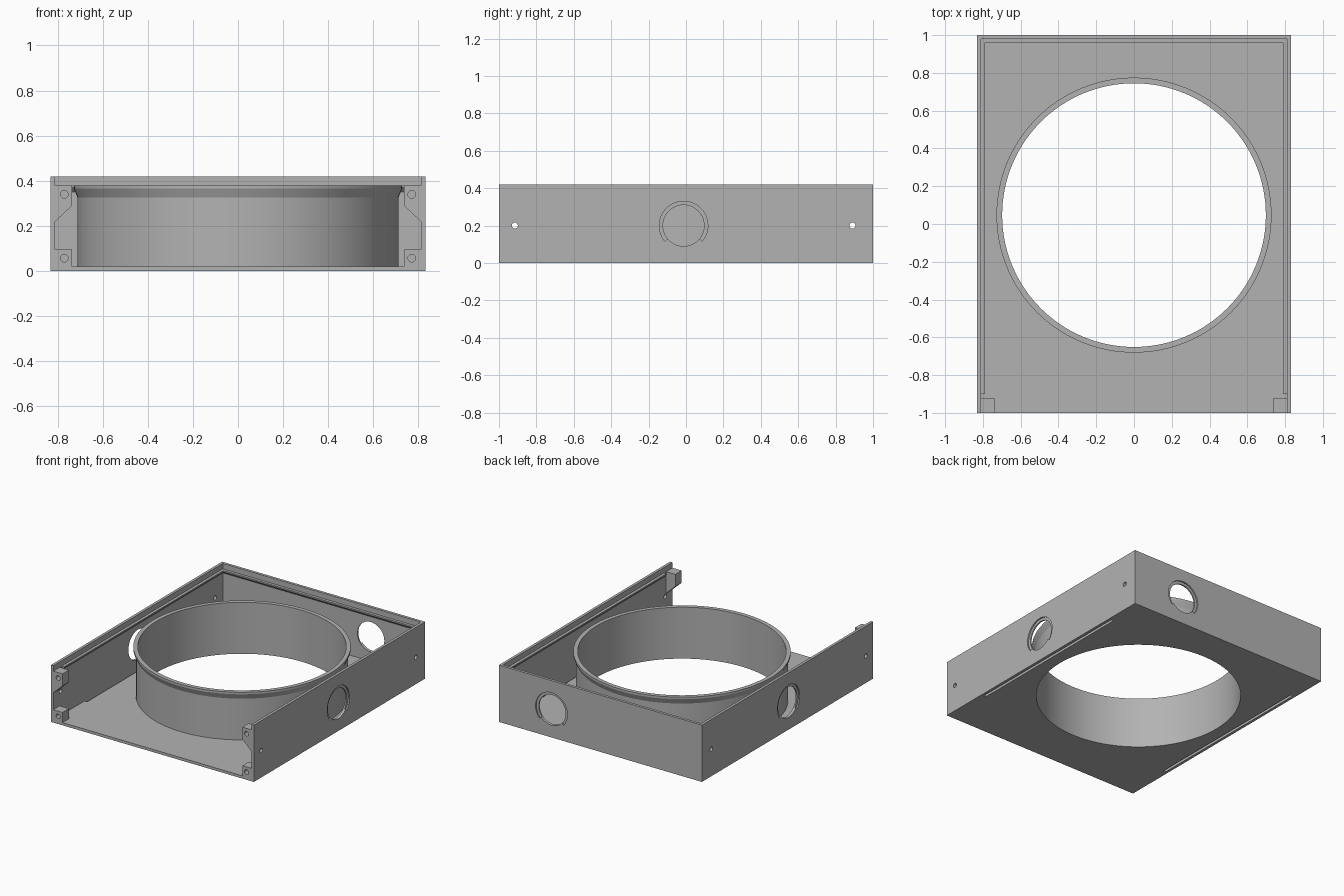
import bpy, bmesh
from math import cos, sin, pi, radians

cube = bpy.data.objects.get("Cube")
if cube:
    bpy.data.objects.remove(cube)

grey = bpy.data.materials.new("plain grey")
grey.use_nodes = True
grey.diffuse_color = (0.45, 0.45, 0.45, 1)
grey.node_tree.nodes["Principled BSDF"].inputs["Base Color"].default_value = (0.45, 0.45, 0.45, 1)

W, D, H, T = 0.83, 1.0, 0.42, 0.02      # half width, half depth, height, wall
IN = W - T                              # inner wall face
RIM = 0.38                              # lid seat height
CY, R = 0.047, 0.698                    # round opening


def make(name, bm):
    bmesh.ops.recalc_face_normals(bm, faces=bm.faces[:])
    me = bpy.data.meshes.new(name)
    bm.to_mesh(me)
    bm.free()
    me.materials.append(grey)
    ob = bpy.data.objects.new(name, me)
    bpy.context.collection.objects.link(ob)
    return ob


def prism(name, pts, axis, a, b):
    """Extrude a 2D outline along an axis from a to b."""
    place = {"x": lambda u, v, t: (t, u, v),
             "y": lambda u, v, t: (u, t, v),
             "z": lambda u, v, t: (u, v, t)}[axis]
    bm = bmesh.new()
    lo = [bm.verts.new(place(u, v, a)) for u, v in pts]
    hi = [bm.verts.new(place(u, v, b)) for u, v in pts]
    bm.faces.new(lo)
    bm.faces.new(hi)
    n = len(pts)
    for i in range(n):
        j = (i + 1) % n
        bm.faces.new((lo[i], lo[j], hi[j], hi[i]))
    return make(name, bm)


def rect(u0, u1, v0, v1):
    return [(u0, v0), (u1, v0), (u1, v1), (u0, v1)]


def arc(u, v, r, a0=0, a1=360, n=48):
    closed = a1 - a0 == 360
    steps = n if closed else n + 1
    return [(u + r * cos(radians(a0 + (a1 - a0) * i / n)),
             v + r * sin(radians(a0 + (a1 - a0) * i / n))) for i in range(steps)]


def cut(ob, cutters):
    """Subtract the cutters for good, then delete them."""
    for c in cutters:
        mod = ob.modifiers.new("cut", "BOOLEAN")
        mod.operation, mod.solver, mod.object = "DIFFERENCE", "EXACT", c
    deps = bpy.context.evaluated_depsgraph_get()
    me = bpy.data.meshes.new_from_object(ob.evaluated_get(deps))
    ob.modifiers.clear()
    ob.data = me
    for c in cutters:
        bpy.data.objects.remove(c)


def smooth(ob):
    bpy.ops.object.select_all(action="DESELECT")
    ob.select_set(True)
    bpy.context.view_layer.objects.active = ob
    bpy.ops.object.shade_smooth_by_angle(angle=radians(20))


def port(u, v, axis, face, s):
    """Cable port: through hole with a shallow partial ring recess outside."""
    ring = arc(u, v, 0.13, -40, 220) + arc(u, v, 0.09, -40, 220)[::-1]
    return [prism("cutter", arc(u, v, 0.11), axis, s * (face - 0.05), s * (face + 0.05)),
            prism("cutter", ring, axis, s * (face - 0.01), s * (face + 0.05))]


# Open-fronted tray with round opening, ports, side holes and floor slots
shell = prism("case_shell", rect(-W, W, -D, D), "z", 0, H)
cutters = [prism("cutter", rect(-IN, IN, -D - 0.1, D - T), "z", T, H + 0.1),
           prism("cutter", arc(0, CY, R, n=128), "z", -0.1, 0.1)]
cutters += port(0.4, 0.2, "y", D, 1)
for s in (-1, 1):
    cutters += port(-0.013, 0.2, "x", W, s)
    for y in (-0.915, 0.89):
        cutters.append(prism("cutter", arc(y, 0.2, 0.016, n=24), "x", s * (W - 0.05), s * (W + 0.05)))
    cutters.append(prism("cutter", rect(s * (IN - 0.02), s * IN, -0.635, 0.725), "z", -0.05, 0.05))
cut(shell, cutters)
smooth(shell)

# Round duct with a flared lip
bm = bmesh.new()
profile = [(R, T), (0.711, T), (0.711, 0.325), (0.728, 0.365), (0.728, RIM), (R, RIM)]
N = 128
rings = [[bm.verts.new((r * cos(2 * pi * i / N), CY + r * sin(2 * pi * i / N), z))
          for i in range(N)] for r, z in profile]
for k, ring in enumerate(rings):
    nxt = rings[(k + 1) % len(rings)]
    for i in range(N):
        j = (i + 1) % N
        bm.faces.new((ring[i], ring[j], nxt[j], nxt[i]))
smooth(make("round_duct", bm))

# Lid ledges with chamfered underside, and front corner posts
def ledge(outer, s=1):
    return [(s * outer, RIM), (s * (outer - T), RIM), (s * (outer - T), RIM - 0.01), (s * outer, RIM - 0.03)]


prism("back_ledge", ledge(D - T), "x", -IN, IN)
for s, side in ((1, "left"), (-1, "right")):
    prism(side + "_ledge", ledge(IN, s), "y", -0.9, D - T)
    upper = [(s * IN, 0.22), (s * 0.735, 0.29), (s * 0.735, RIM), (s * IN, RIM)]
    lower = rect(s * 0.735, s * IN, T, 0.095)
    for name, outline, z in (("upper", upper, 0.34), ("lower", lower, 0.057)):
        post = prism(f"{side}_{name}_post", outline, "y", -D, -0.925)
        cut(post, [prism("cutter", arc(s * 0.77, z, 0.017, n=24), "y", -D - 0.05, -0.94)])
        smooth(post)
